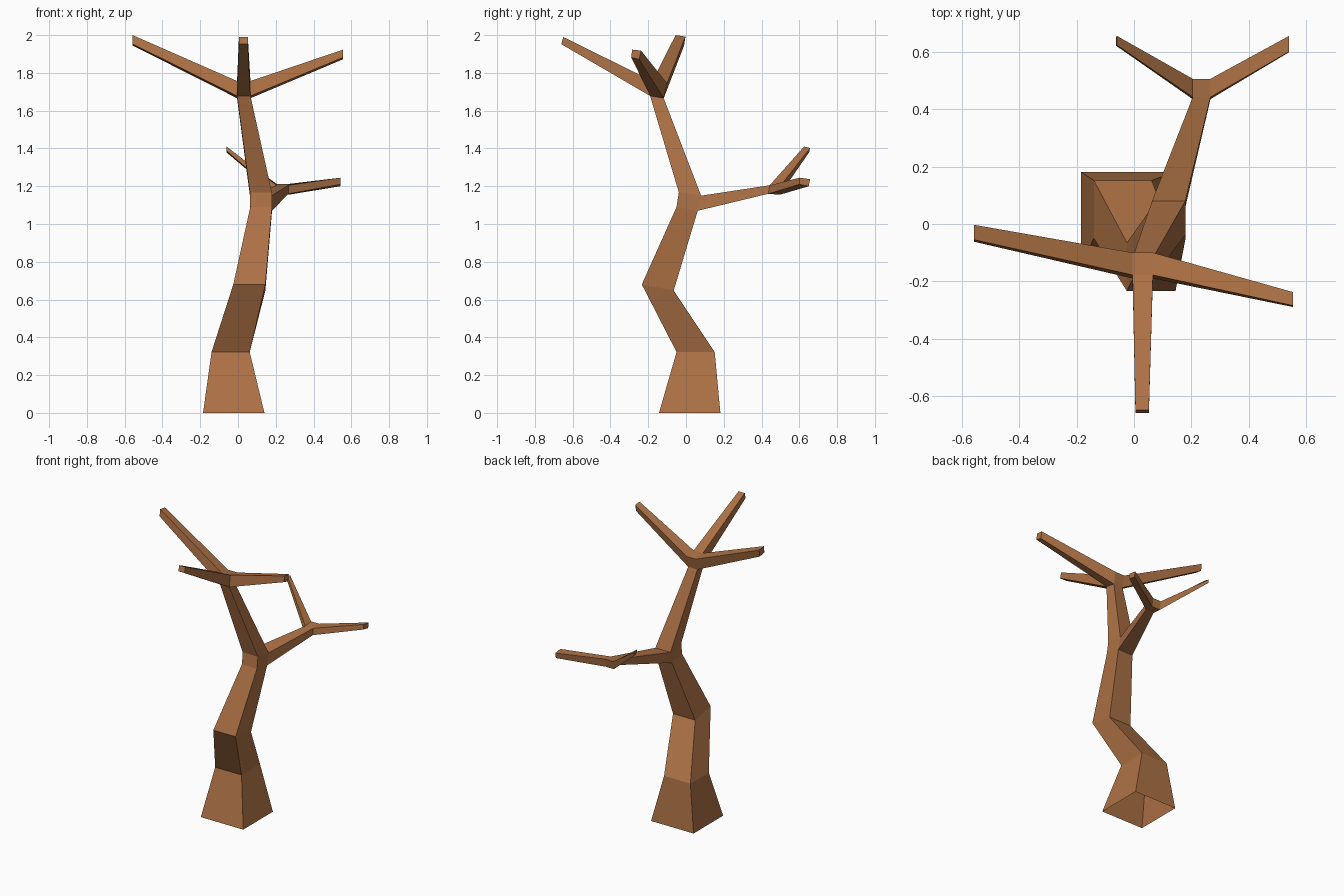
import bpy
import bmesh

bm = bmesh.new()


def loop(*points):
    return [bm.verts.new(p) for p in points]


def section(x0, x1, front, back):
    """Four-sided trunk ring; front and back are (y, z)."""
    return loop((x0, *front), (x1, *front), (x1, *back), (x0, *back))


def skin(a, b, skip=()):
    """Join two loops with quads, leaving out sides where a branch grows."""
    for i in range(4):
        if i not in skip:
            j = (i + 1) % 4
            bm.faces.new((a[i], a[j], b[j], b[i]))


def side(a, b, i):
    j = (i + 1) % 4
    return [a[i], a[j], b[j], b[i]]


def branch(start, *points):
    """Grow a tapered limb from an open side to a closed tip."""
    tip = loop(*points)
    skin(start, tip)
    bm.faces.new(tip)


# Trunk, open at the ground
trunk = [
    section(-0.185, 0.14, (-0.143, 0.0), (0.182, 0.0)),
    section(-0.14, 0.062, (-0.05, 0.322), (0.152, 0.322)),
    section(-0.025, 0.145, (-0.234, 0.68), (-0.065, 0.648)),
    section(0.065, 0.18, (-0.05, 1.09), (0.062, 1.07)),
    section(0.063, 0.179, (-0.038, 1.168), (0.08, 1.15)),
    section(-0.005, 0.066, (-0.19, 1.678), (-0.118, 1.666)),
    section(-0.005, 0.066, (-0.178, 1.757), (-0.1, 1.745)),
]
skips = [(), (), (), (2,), (), (0, 1, 3)]
for a, b, s in zip(trunk, trunk[1:], skips):
    skin(a, b, s)
bm.faces.new(trunk[-1])

# Three top limbs
a, b = trunk[5], trunk[6]
branch(side(a, b, 0), (0.005, -0.66, 1.952), (0.052, -0.66, 1.952),
       (0.052, -0.65, 1.99), (0.005, -0.65, 1.99))
branch(side(a, b, 1), (0.556, -0.29, 1.882), (0.556, -0.248, 1.872),
       (0.556, -0.238, 1.918), (0.556, -0.285, 1.923))
branch(side(a, b, 3), (-0.558, -0.01, 1.945), (-0.558, -0.062, 1.953),
       (-0.558, -0.055, 2.0), (-0.558, -0.003, 1.992))

# Lower back limb with a two-way fork
near = loop((0.267, 0.436, 1.16), (0.205, 0.436, 1.16),
            (0.205, 0.443, 1.205), (0.267, 0.443, 1.205))
far = loop((0.267, 0.497, 1.155), (0.205, 0.497, 1.155),
           (0.205, 0.507, 1.212), (0.267, 0.507, 1.212))
skin(side(trunk[3], trunk[4], 2), near)
skin(near, far, (1, 3))
bm.faces.new(far)
branch(side(near, far, 1), (-0.062, 0.622, 1.388), (-0.06, 0.625, 1.41),
       (-0.06, 0.657, 1.402), (-0.062, 0.652, 1.38))
branch(side(near, far, 3), (0.542, 0.602, 1.245), (0.542, 0.6, 1.21),
       (0.542, 0.65, 1.2), (0.542, 0.657, 1.237))

mesh = bpy.data.meshes.new("bare_tree")
bm.to_mesh(mesh)
bm.free()
bark = bpy.data.materials.new("brown_bark")
bark.diffuse_color = (0.42, 0.167, 0.06, 1)
mesh.materials.append(bark)
tree = bpy.data.objects.new("bare_tree", mesh)
bpy.context.collection.objects.link(tree)
